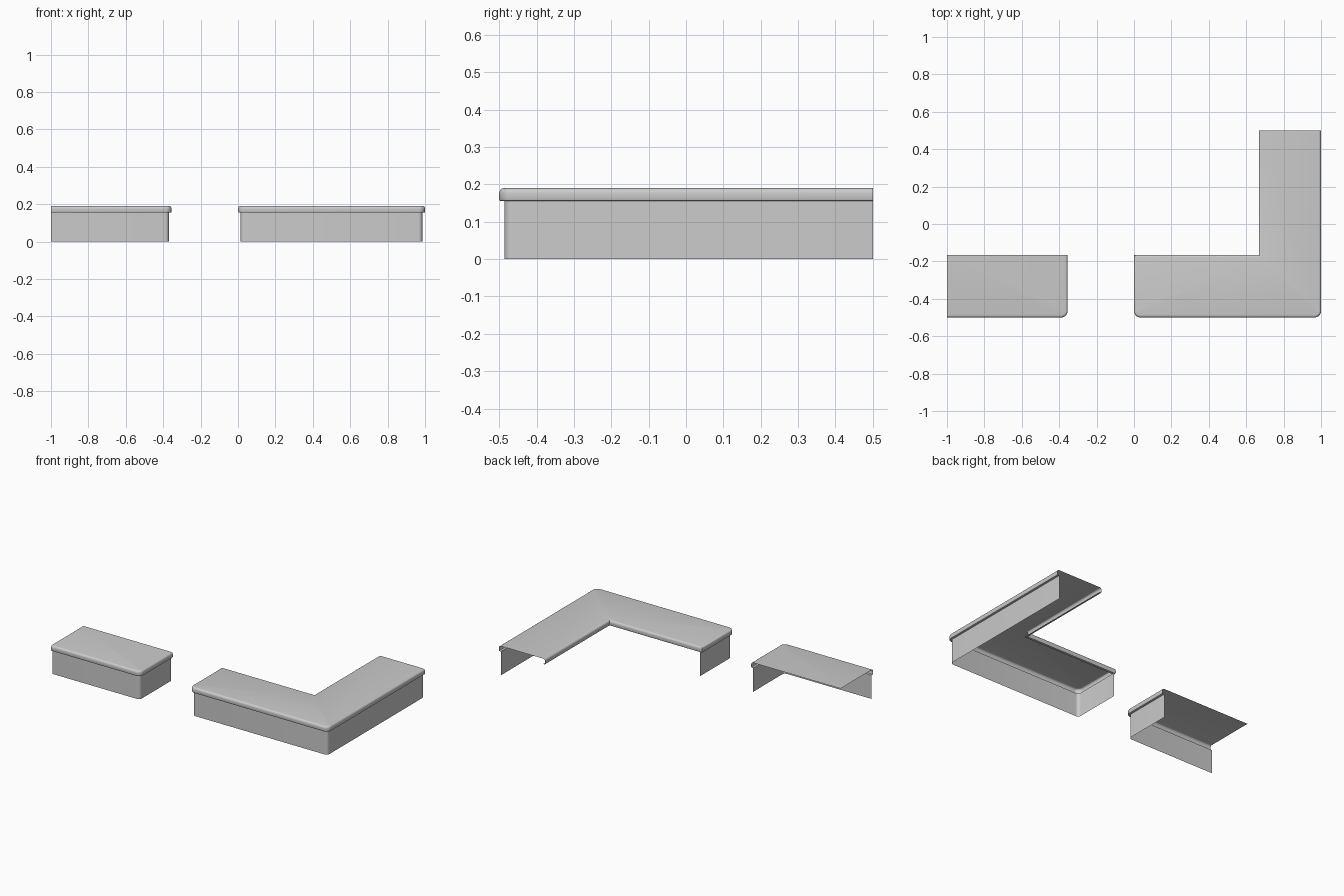
import bpy, bmesh, math
from mathutils import Vector

if "Cube" in bpy.data.objects:
    bpy.data.objects.remove(bpy.data.objects["Cube"])

grey = bpy.data.materials.new("light grey")
grey.diffuse_color = (0.6, 0.6, 0.6, 1)
grey.use_nodes = True
grey.node_tree.nodes["Principled BSDF"].inputs["Base Color"].default_value = grey.diffuse_color

INSET, LIP_Z = 0.014, 0.155
# edge profile of the worktop: (inset from outline, height)
EDGE = [(INSET, LIP_Z), (0.005, LIP_Z), (0.0015, 0.1565), (0, 0.16), (0, 0.177),
        (0.0012, 0.182), (0.004, 0.1865), (0.008, 0.189), (0.013, 0.19)]
WALL = [(INSET, 0), (INSET, LIP_Z)]


def outline(points):
    """Points (x, y, radius), clockwise from above -> list of (position, outward offset)."""
    res = []
    for i, (x, y, r) in enumerate(points):
        p = Vector((x, y))
        before = (p - Vector(points[i - 1][:2])).normalized() if i else None
        after = (Vector(points[i + 1][:2]) - p).normalized() if i < len(points) - 1 else None
        n1 = Vector((-before.y, before.x)) if before else None
        n2 = Vector((-after.y, after.x)) if after else None
        if n1 is None or n2 is None:
            res.append((p, n1 or n2))
        elif r == 0:
            res.append((p, n1 + n2))
        else:
            centre = p - (n1 + n2) * r
            for k in range(9):
                a = math.pi / 2 * k / 8
                n = n1 * math.cos(a) + n2 * math.sin(a)
                res.append((centre + n * r, n))
    return res


def sweep(name, points, profile, cap=None):
    """Sweep a profile along an outline; cap lists extra corners of the flat top."""
    bm = bmesh.new()
    path = outline(points)
    rings = [[bm.verts.new((*(p - n * d), z)) for p, n in path] for d, z in profile]
    for a, b in zip(rings, rings[1:]):
        for i in range(len(path) - 1):
            bm.faces.new((a[i], b[i], b[i + 1], a[i + 1]))
    if cap is not None:
        top = rings[-1] + [bm.verts.new((x, y, profile[-1][1])) for x, y in cap]
        face = bm.faces.new(top)
        face.normal_update()
        if face.normal.z < 0:
            face.normal_flip()
    me = bpy.data.meshes.new(name)
    bm.to_mesh(me)
    bm.free()
    me.materials.append(grey)
    ob = bpy.data.objects.new(name, me)
    bpy.context.collection.objects.link(ob)
    bpy.ops.object.select_all(action='DESELECT')
    ob.select_set(True)
    bpy.context.view_layer.objects.active = ob
    bpy.ops.object.shade_smooth_by_angle(angle=math.radians(35))


R = 0.035
B = -0.165
# short counter, open at the back and the left end
short = [(-0.355, B, 0), (-0.355, -0.5, R), (-1, -0.5, 0)]
sweep("short_counter_top", short, EDGE, [(-1, B)])
sweep("short_counter_wall", short, WALL)

# L-shaped counter, lip all round except the far end of the arm
corner = [(1, 0.5, 0), (1, -0.5, R), (0, -0.5, R), (0, B, 0)]
sweep("corner_counter_top", corner + [(0.667, B, 0), (0.667, 0.5, 0)], EDGE, [])
sweep("corner_counter_wall", corner, WALL)
